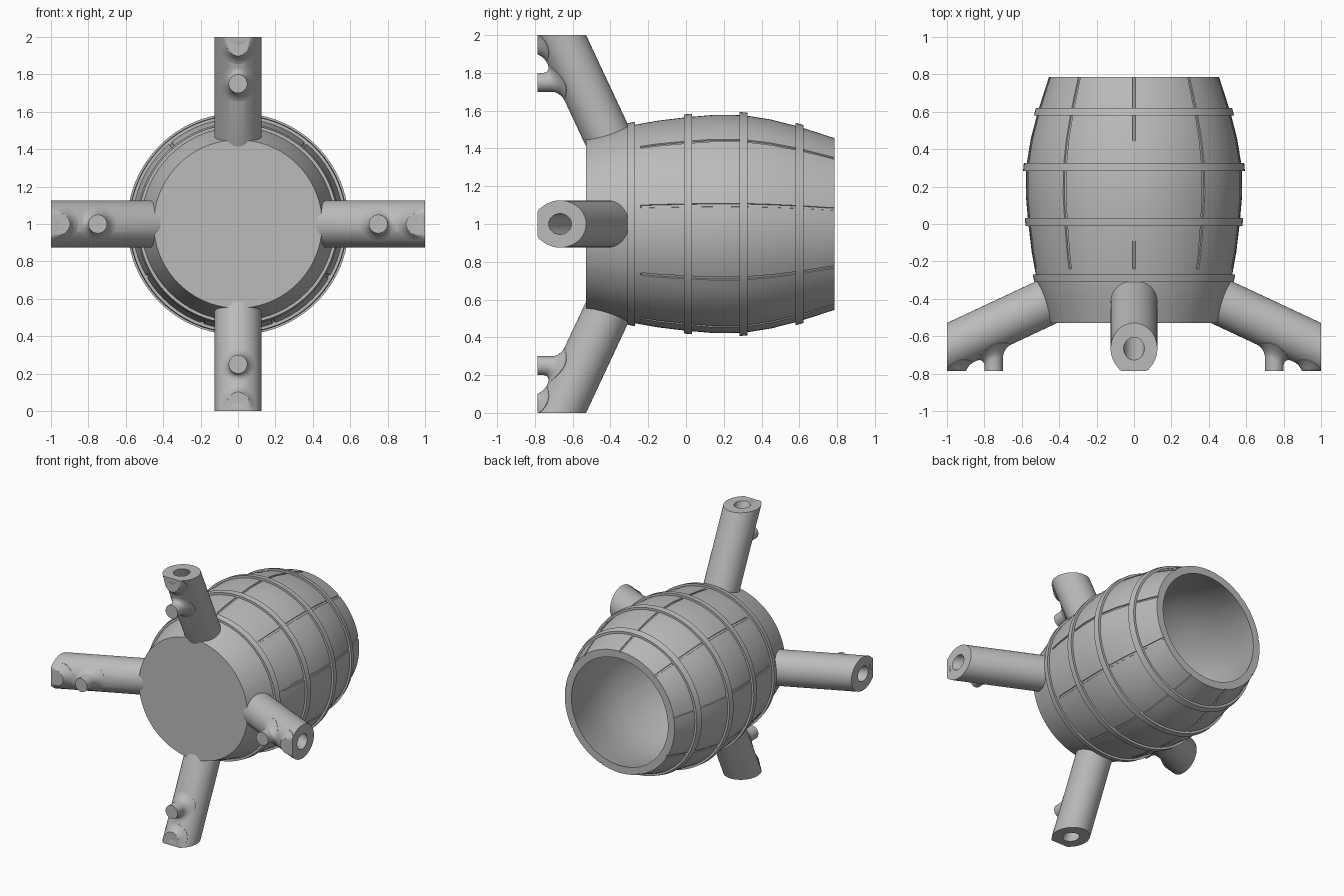
import bpy, bmesh, math
from mathutils import Vector

cube = bpy.data.objects.get("Cube")
if cube:
    bpy.data.objects.remove(cube, do_unlink=True)

grey = bpy.data.materials.new("plain grey")
grey.use_nodes = True
COLOR = (0.5, 0.5, 0.5, 1)
grey.diffuse_color = COLOR
grey.node_tree.nodes["Principled BSDF"].inputs["Base Color"].default_value = COLOR

FRONT, BACK, MID = -0.53, 0.785, 1.0
PROFILE = [(FRONT, 0.45), (-0.42, 0.485), (-0.3, 0.52), (-0.15, 0.547), (0, 0.565),
           (0.15, 0.578), (0.3, 0.577), (0.45, 0.553), (0.6, 0.515), (BACK, 0.455)]


def barrel_radius(y):
    for (y0, r0), (y1, r1) in zip(PROFILE, PROFILE[1:]):
        if y <= y1:
            return r0 + (r1 - r0) * (y - y0) / (y1 - y0)
    return PROFILE[-1][1]


def finish(name, bm, angle=30):
    bmesh.ops.recalc_face_normals(bm, faces=bm.faces)
    mesh = bpy.data.meshes.new(name)
    bm.to_mesh(mesh)
    bm.free()
    mesh.materials.append(grey)
    obj = bpy.data.objects.new(name, mesh)
    bpy.context.collection.objects.link(obj)
    bpy.ops.object.select_all(action='DESELECT')
    obj.select_set(True)
    bpy.context.view_layer.objects.active = obj
    bpy.ops.object.shade_smooth_by_angle(angle=math.radians(angle))
    return obj


def loft(bm, rings, cap_start=True, cap_end=True, closed=False):
    """Skin a list of equal-length point rings."""
    loops = [[bm.verts.new(p) for p in ring] for ring in rings]
    pairs = list(zip(loops, loops[1:]))
    if closed:
        pairs.append((loops[-1], loops[0]))
    for a, b in pairs:
        for i in range(len(a)):
            j = (i + 1) % len(a)
            bm.faces.new((a[i], a[j], b[j], b[i]))
    if cap_start:
        bm.faces.new(loops[0])
    if cap_end:
        bm.faces.new(loops[-1])


def around(y, r, angle):
    return Vector((r * math.cos(angle), y, MID + r * math.sin(angle)))


# Barrel: nine staves parted by shallow grooves, hollow and open at the back
columns = []
for deg in range(0, 360, 5):
    if deg % 40 == 10:
        columns += [(deg - 0.9, 0), (deg - 0.7, 1), (deg + 0.7, 1), (deg + 0.9, 0)]
    else:
        columns.append((deg, 0))
GROOVE_START, GROOVE_DEPTH, WALL = -0.235, 0.007, 0.055
ys = sorted([y for y, r in PROFILE] + [GROOVE_START - 0.005, GROOVE_START])


def barrel_ring(y, inset, groove):
    return [around(y, barrel_radius(y) - inset - groove * cut, math.radians(deg))
            for deg, cut in columns]


rings = [barrel_ring(y, 0, GROOVE_DEPTH if y >= GROOVE_START else 0) for y in ys]
rings += [barrel_ring(y, WALL, 0) for y in reversed(ys) if y > FRONT + 0.05]
bm = bmesh.new()
loft(bm, rings)
finish("barrel", bm)

# Hoops
for name, y in (("front", -0.29), ("front_middle", 0.01),
                ("back_middle", 0.305), ("back", 0.6)):
    bm = bmesh.new()
    section = [(y + s * 0.021, barrel_radius(y + s * 0.021) + lift)
               for s, lift in ((-1, -0.02), (-1, 0.016), (1, 0.016), (1, -0.02))]
    loft(bm, [[around(a, r, math.tau * i / 96) for i in range(96)] for a, r in section],
         False, False, closed=True)
    finish(name + "_hoop", bm)

# Legs: slanted tubes cut flat at the tip and along the front plane
LEG_R, HOLE_R, SLOPE, TIP_Y, SIDES = 0.125, 0.055, 0.468, -0.667, 48
STRETCH = math.hypot(1, SLOPE)


def leg_axis_y(r):
    return TIP_Y + SLOPE * (1 - r)


def build_leg(name, angle):
    out = Vector((math.cos(angle), 0, math.sin(angle)))
    side = Vector((-math.sin(angle), 0, math.cos(angle)))

    def place(r, t, y):
        return out * r + side * t + Vector((0, y, MID))

    def leg_ring(radius, r=None):
        points = []
        for i in range(SIDES):
            a = math.tau * i / SIDES
            off = radius * STRETCH * math.cos(a)
            # without a given distance the ring follows the barrel wall
            at = 0.449 + 0.248 * off if r is None else r
            points.append(place(at, radius * math.sin(a), leg_axis_y(at) + off))
        return points

    bm = bmesh.new()
    loft(bm, [leg_ring(LEG_R), leg_ring(LEG_R, 1), leg_ring(HOLE_R, 1), leg_ring(HOLE_R, 0.6)])
    cut = bmesh.ops.bisect_plane(bm, geom=bm.verts[:] + bm.edges[:] + bm.faces[:],
                                 plane_co=(0, -BACK, 0), plane_no=(0, -1, 0), clear_outer=True)
    edges = [e for e in cut["geom_cut"] if isinstance(e, bmesh.types.BMEdge)]
    bmesh.ops.contextual_create(bm, geom=edges)
    finish(name + "_leg", bm)

    # Pegs: round studs flaring into the leg surface
    for label, centre in (("inner", 0.75), ("outer", 0.95)):
        bm = bmesh.new()
        flare = 0.045
        surface = leg_axis_y(centre) - LEG_R * STRETCH
        rows = [(-BACK, 0.05, 0)]
        for k in range(7):
            a = math.pi / 2 * k / 6
            rows.append((surface - flare * (1 - math.sin(a)), 0.05 + flare * (1 - math.cos(a)), 1))
        rows.append((surface + 0.06, 0.08, 1))
        rings = []
        for y, radius, shear in rows:
            ring = []
            for i in range(32):
                a = math.tau * i / 32
                dr, dt = radius * math.cos(a), radius * math.sin(a)
                curve = LEG_R - math.sqrt(LEG_R ** 2 - dt ** 2)
                py = y + shear * (curve - SLOPE * dr)
                ring.append(place(min(centre + dr, 1), dt, max(py, -BACK)))
            rings.append(ring)
        loft(bm, rings)
        finish(f"{name}_{label}_peg", bm, 40)


for k, name in enumerate(("left", "top", "right", "bottom")):
    build_leg(name, k * math.pi / 2)
